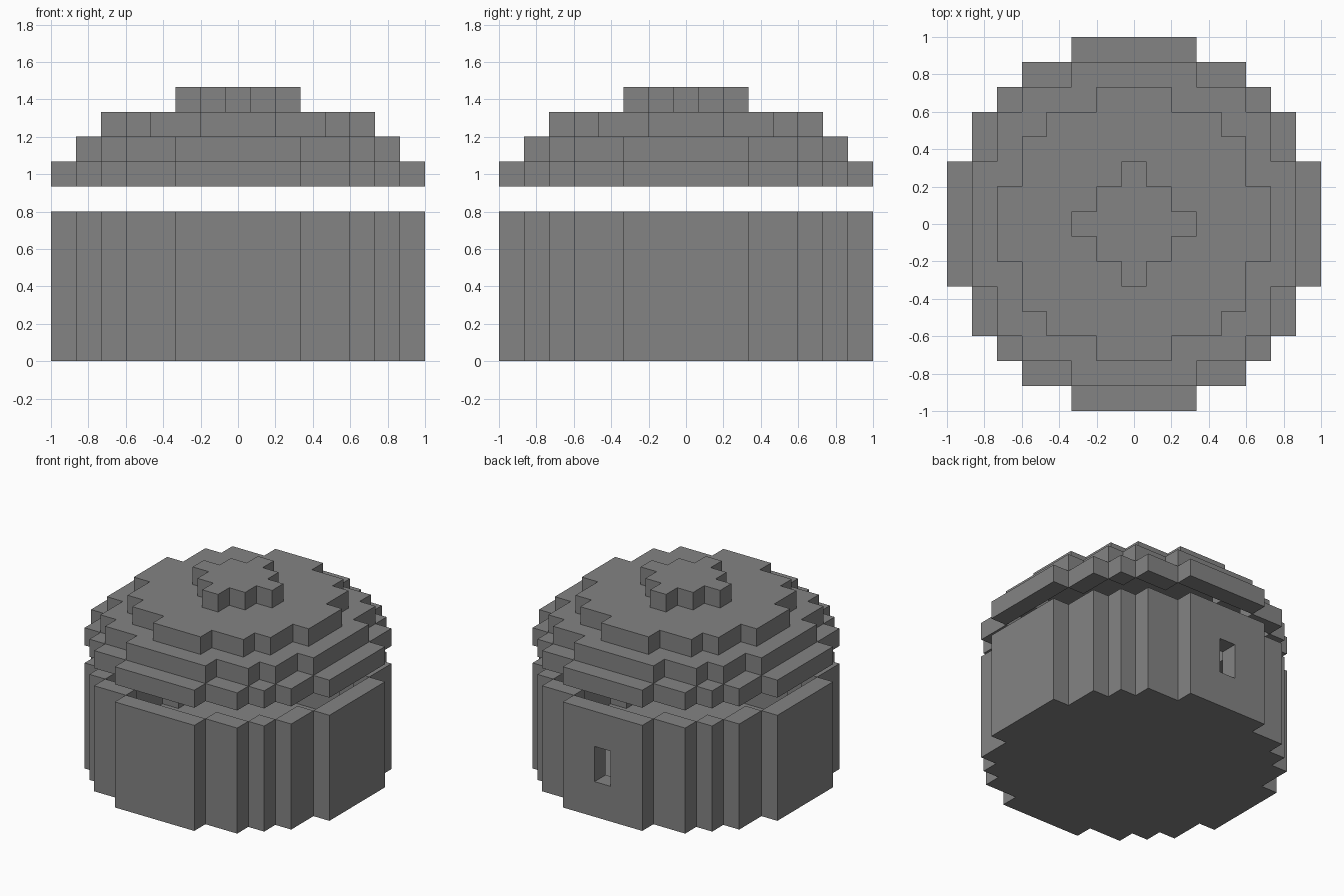
import bpy
import bmesh
from mathutils import Vector

cube = bpy.data.objects.get("Cube")
if cube:
    bpy.data.objects.remove(cube, do_unlink=True)

BLOCK = 2 / 15  # edge length of one block

stone = bpy.data.materials.new("grey_stone")
stone.use_nodes = True
grey = (0.23, 0.23, 0.23, 1)
stone.diffuse_color = grey
stone.node_tree.nodes["Principled BSDF"].inputs["Base Color"].default_value = grey


def disc(*steps):
    """Stepped round plan: the union of centred rectangles (half width, half depth)."""
    return {(x, y) for hx, hy in steps
            for x in range(-hx, hx + 1) for y in range(-hy, hy + 1)}


def stack(plan, bottom, top):
    """Repeat a plan through block layers bottom..top-1."""
    return {(x, y, z) for x, y in plan for z in range(bottom, top)}


def block_part(name, blocks):
    """Skin a set of blocks with quads wherever a block meets open air."""
    bm = bmesh.new()
    for block in blocks:
        centre = Vector(block) + Vector((0, 0, 0.5))
        for axis in range(3):
            for sign in (-1, 1):
                n = Vector()
                n[axis] = sign
                if tuple(int(a + b) for a, b in zip(block, n)) in blocks:
                    continue
                u = Vector()
                u[(axis + 1) % 3] = 0.5
                v = n.cross(u)
                mid = centre + n / 2
                corners = (mid - u - v, mid + u - v, mid + u + v, mid - u + v)
                bm.faces.new([bm.verts.new(c * BLOCK) for c in corners])
    bmesh.ops.remove_doubles(bm, verts=bm.verts, dist=BLOCK / 100)
    mesh = bpy.data.meshes.new(name)
    bm.to_mesh(mesh)
    bm.free()
    mesh.materials.append(stone)
    obj = bpy.data.objects.new(name, mesh)
    bpy.context.collection.objects.link(obj)
    return obj


# Round plans, from the widest to the cap
wide = disc((7, 2), (6, 4), (5, 5), (4, 6), (2, 7))
inner = disc((6, 2), (5, 4), (4, 5), (2, 6))
upper = disc((5, 1), (4, 3), (3, 4), (1, 5))
cap = disc((2, 0), (1, 1), (0, 2))

# Hollow drum with a floor and a narrow window in the back wall
window = stack({(0, 7)}, 2, 4)
block_part("floor_and_wall", stack(wide, 0, 1) | stack(wide - inner, 1, 6) - window)

# Stepped hollow dome floating one block above the wall
tiers = (("roof_rim", wide - inner), ("roof_lower_ring", inner - upper),
         ("roof_upper_ring", upper - cap), ("roof_cap", cap))
for level, (name, plan) in enumerate(tiers, start=7):
    block_part(name, stack(plan, level, level + 1))
